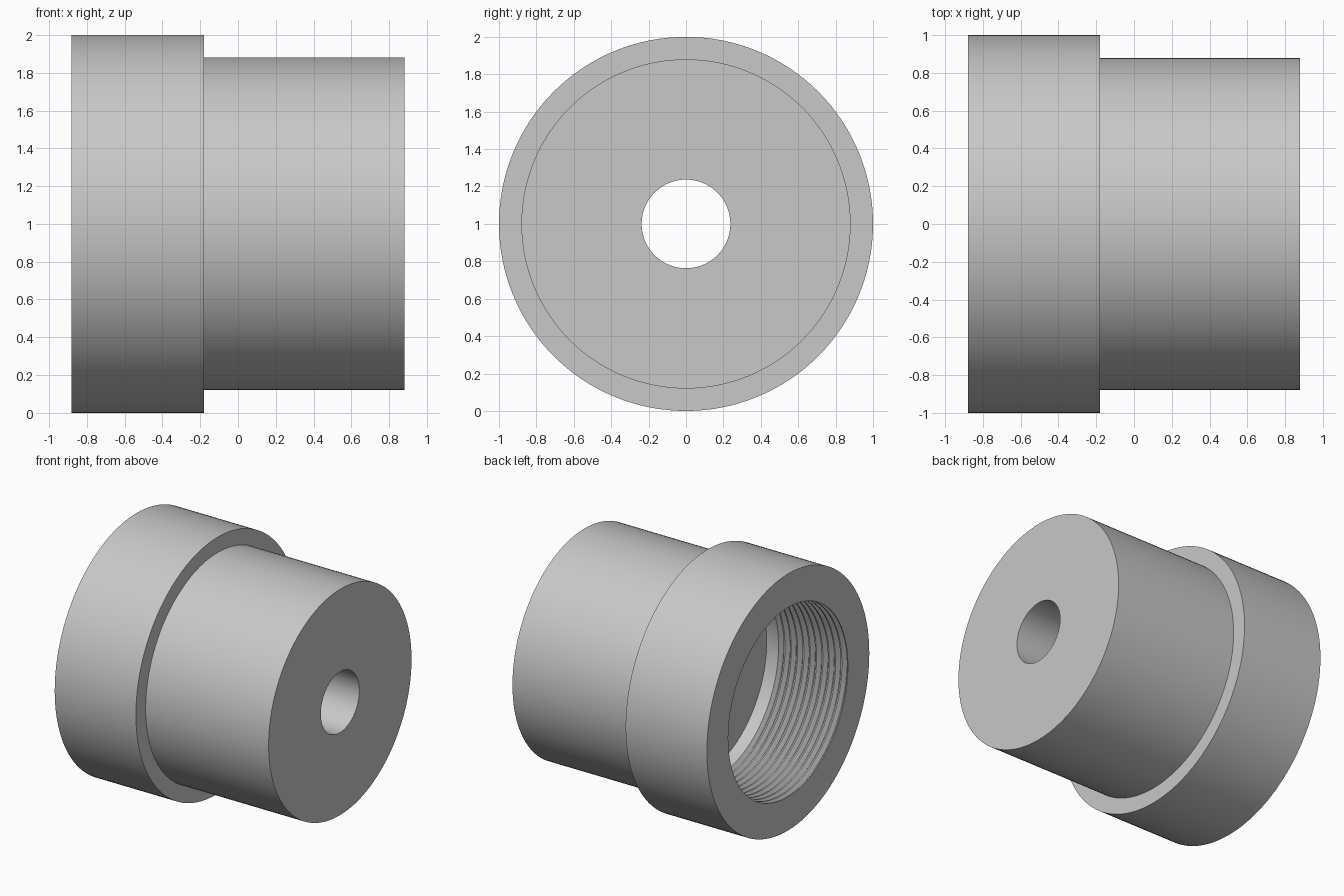
import bpy, bmesh, math
from mathutils import Vector

cube = bpy.data.objects.get("Cube")
if cube:
    bpy.data.objects.remove(cube)

# Dimensions along the turning axis (x) and radii
LEFT, STEP, RIGHT = -0.88, -0.18, 0.88
FLANGE_R, BARREL_R, HOLE_R = 1.0, 0.88, 0.237
BORE_R, ROOT_R = 0.737, 0.77
FLOOR, THREAD_END, TURNS = -0.18, -0.28, 11
SEGMENTS = 128

# Material
steel = bpy.data.materials.new("light grey metal")
steel.use_nodes = True
grey = (0.58, 0.58, 0.58, 1)
steel.diffuse_color = grey
steel.node_tree.nodes["Principled BSDF"].inputs["Base Color"].default_value = grey

# Outer shell: barrel, shoulder, flange and its open end
profile = [(RIGHT, HOLE_R), (RIGHT, BARREL_R), (STEP, BARREL_R),
           (STEP, FLANGE_R), (LEFT, FLANGE_R), (LEFT, BORE_R)]

# Thread grooves: flat crest, sloped flanks, narrow root
pitch = (THREAD_END - LEFT) / TURNS
for i in range(TURNS):
    x = LEFT + i * pitch
    profile += [(x + pitch * f, r) for f, r in
                ((0.15, BORE_R), (0.5, ROOT_R), (0.6, ROOT_R), (0.95, BORE_R))]

# Plain end of the bore, its floor, then the through hole
profile += [(FLOOR, BORE_R), (FLOOR, HOLE_R)]

# Turn the closed profile about the x axis
bm = bmesh.new()
verts = [bm.verts.new((x, 0, 1 + r)) for x, r in profile]
edges = [bm.edges.new((a, b)) for a, b in zip(verts, verts[1:] + verts[:1])]
bmesh.ops.spin(bm, geom=verts + edges, cent=Vector((0, 0, 1)), axis=Vector((1, 0, 0)),
               angle=math.tau, steps=SEGMENTS, use_merge=False)
bmesh.ops.remove_doubles(bm, verts=bm.verts[:], dist=0.0005)
bmesh.ops.recalc_face_normals(bm, faces=bm.faces[:])

mesh = bpy.data.meshes.new("threaded_bushing")
bm.to_mesh(mesh)
bm.free()
mesh.materials.append(steel)
bushing = bpy.data.objects.new("threaded_bushing", mesh)
bpy.context.collection.objects.link(bushing)

# Smooth round walls with sharp rims
bpy.ops.object.select_all(action='DESELECT')
bushing.select_set(True)
bpy.context.view_layer.objects.active = bushing
bpy.ops.object.shade_smooth_by_angle(angle=math.radians(30))
